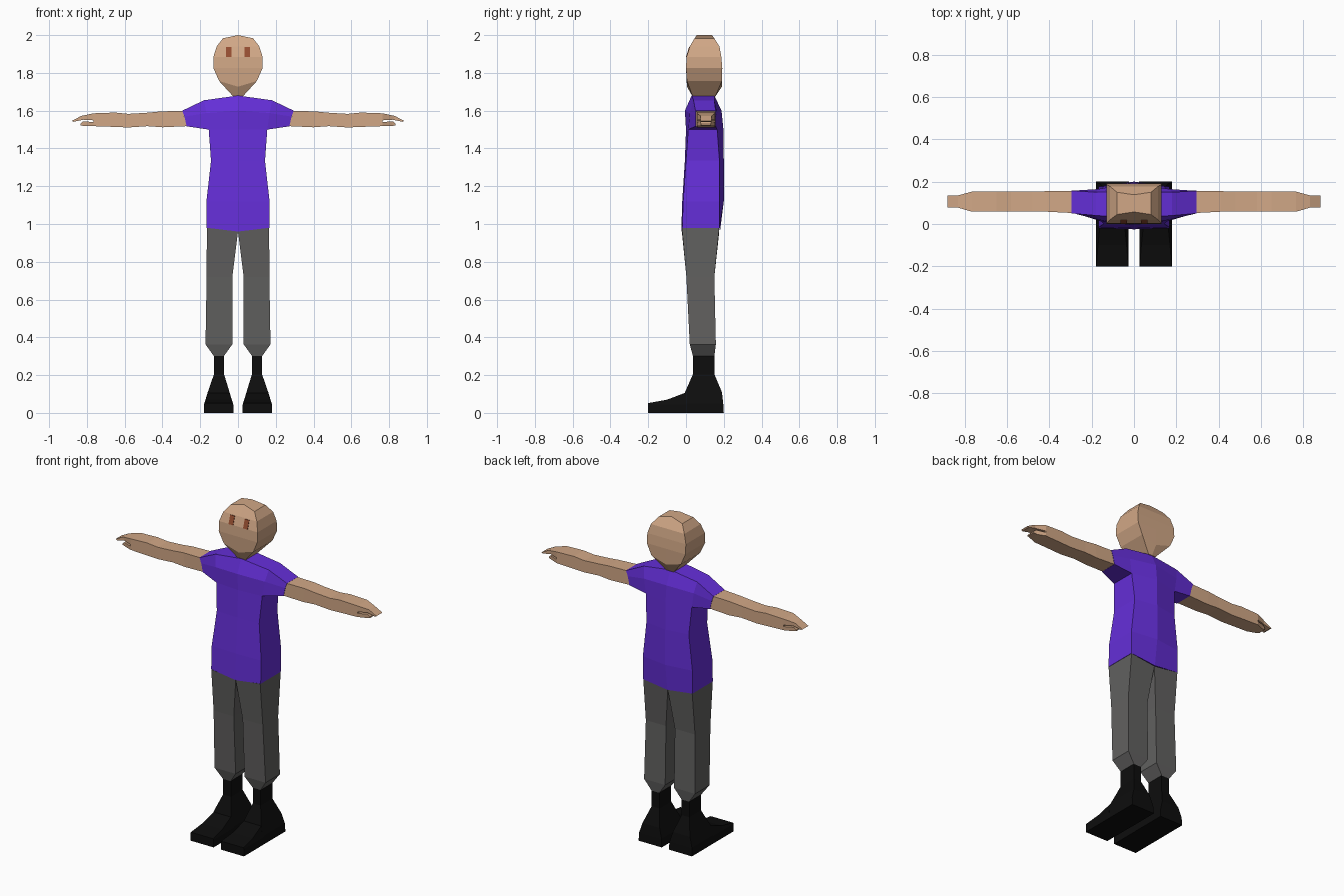
import bpy, bmesh


def material(name, rgb):
    m = bpy.data.materials.new(name)
    m.diffuse_color = (*rgb, 1)
    return m


SKIN = material("skin", (0.64, 0.39, 0.24))
PURPLE = material("purple_cloth", (0.13, 0.028, 0.69))
GREY = material("grey_cloth", (0.12, 0.118, 0.116))
BLACK = material("black_leather", (0.004, 0.004, 0.004))
BROWN = material("eye_brown", (0.30, 0.075, 0.03))


def loft(name, rings, mat):
    """Join equal-length rings of points into a closed flat-shaded solid."""
    bm = bmesh.new()
    loops = [[bm.verts.new(p) for p in ring] for ring in rings]
    n = len(loops[0])
    for a, b in zip(loops, loops[1:]):
        for i in range(n):
            j = (i + 1) % n
            bm.faces.new((a[i], a[j], b[j], b[i]))
    bm.faces.new(loops[0])
    bm.faces.new(loops[-1])
    bmesh.ops.recalc_face_normals(bm, faces=bm.faces)
    mesh = bpy.data.meshes.new(name)
    bm.to_mesh(mesh)
    bm.free()
    mesh.materials.append(mat)
    obj = bpy.data.objects.new(name, mesh)
    bpy.context.collection.objects.link(obj)
    return obj


def body_ring(w, z, yf, yb, cz=0, cf=0, cb=0):
    """Six-point level ring; the centre line is shifted by cz, cf and cb."""
    return [(-w, yf, z), (0, yf + cf, z + cz), (w, yf, z),
            (w, yb, z), (0, yb + cb, z + cz), (-w, yb, z)]


def leg_ring(s, x0, x1, z0, z1, yf, yb):
    """Four-point ring for a limb running down."""
    return [(s * x0, yf, z0), (s * x1, yf, z1), (s * x1, yb, z1), (s * x0, yb, z0)]


def arm_ring(s, xt, zt, xb, zb, yf, yb):
    """Four-point ring for a limb running sideways."""
    return [(s * xt, yf, zt), (s * xt, yb, zt), (s * xb, yb, zb), (s * xb, yf, zb)]


# Head: round from the front, a chamfered slab from the side
loft("head", [body_ring(*r) for r in [
    (0.025, 1.675, 0.035, 0.155),
    (0.10, 1.757, 0.005, 0.19, -0.03),
    (0.13, 1.825, 0.0, 0.192),
    (0.13, 1.885, 0.003, 0.187),
    (0.113, 1.94, 0.02, 0.177),
    (0.08, 1.983, 0.045, 0.15, 0.017, 0.012, -0.012),
]], SKIN)

# Shirt body, with a fold down the middle of front and back
loft("shirt_body", [body_ring(*r) for r in [
    (0.167, 0.98, -0.02, 0.177, -0.02, -0.005, 0.003),
    (0.167, 1.12, -0.015, 0.177, 0, -0.005, 0.023),
    (0.143, 1.335, 0.0, 0.177, 0, -0.006, 0.023),
    (0.155, 1.50, 0.012, 0.165, 0, -0.012, 0.033),
]], PURPLE)


def shoulder_ring(x_top, z_top, x_bot, z_bot, top_y, mid_y, bot_y):
    xm, zm = (x_top + x_bot) / 2, (z_top + z_bot) / 2 + 0.01
    return [(x_top, top_y[0], z_top), (x_top, top_y[1], z_top), (xm, mid_y[1], zm),
            (x_bot, bot_y[1], z_bot), (x_bot, bot_y[0], z_bot), (xm, mid_y[0], zm)]


# Shoulders and short sleeves, lofted across the body
side = [(0.295, 1.60, 0.272, 1.517, (0.05, 0.157), (0.05, 0.157), (0.05, 0.157)),
        (0.18, 1.655, 0.155, 1.50, (0.04, 0.15), (0.02, 0.165), (0.012, 0.165))]
centre = (0, 1.68, 0, 1.50, (0.03, 0.15), (-0.006, 0.188), (0.0, 0.198))
rings = [shoulder_ring(-r[0], r[1], -r[2], *r[3:]) for r in side]
rings.append(shoulder_ring(*centre))
rings += [shoulder_ring(*r) for r in reversed(side)]
loft("shirt_shoulders", rings, PURPLE)

for s, tag in ((-1, "left"), (1, "right")):
    # Arm down to the palm
    loft(tag + "_arm", [arm_ring(s, *r) for r in [
        (0.293, 1.599, 0.27, 1.518, 0.052, 0.155),
        (0.41, 1.596, 0.40, 1.512, 0.058, 0.155),
        (0.48, 1.589, 0.48, 1.518, 0.058, 0.153),
        (0.58, 1.583, 0.58, 1.511, 0.058, 0.153),
        (0.65, 1.59, 0.65, 1.514, 0.058, 0.153),
        (0.765, 1.586, 0.765, 1.518, 0.058, 0.153),
    ]], SKIN)
    # Fingers and the separate lower finger
    loft(tag + "_fingers", [arm_ring(s, *r) for r in [
        (0.765, 1.586, 0.765, 1.549, 0.058, 0.153),
        (0.83, 1.572, 0.82, 1.552, 0.077, 0.135),
        (0.88, 1.546, 0.87, 1.541, 0.077, 0.135),
    ]], SKIN)
    loft(tag + "_lower_finger", [arm_ring(s, *r) for r in [
        (0.765, 1.54, 0.765, 1.518, 0.058, 0.153),
        (0.82, 1.543, 0.81, 1.518, 0.075, 0.135),
        (0.835, 1.53, 0.835, 1.522, 0.08, 0.13),
    ]], SKIN)
    # Trouser leg, gathered at the cuff
    loft(tag + "_trouser_leg", [leg_ring(s, *r) for r in [
        (0.0, 0.165, 0.96, 0.98, -0.022, 0.176),
        (0.03, 0.166, 0.72, 0.72, 0.002, 0.15),
        (0.03, 0.172, 0.363, 0.363, 0.02, 0.158),
        (0.075, 0.127, 0.30, 0.30, 0.037, 0.15),
    ]], GREY)
    # Boot shaft flaring into the heel
    loft(tag + "_boot_shaft", [leg_ring(s, *r) for r in [
        (0.074, 0.127, 0.31, 0.31, 0.037, 0.15),
        (0.074, 0.127, 0.205, 0.205, 0.037, 0.15),
        (0.045, 0.16, 0.11, 0.11, -0.005, 0.19),
        (0.027, 0.178, 0.05, 0.05, -0.02, 0.197),
        (0.024, 0.18, 0.0, 0.0, -0.02, 0.20),
    ]], BLACK)
    # Boot toe, lofted forward from the shaft
    loft(tag + "_boot_toe", [
        [(s * a, y, 0), (s * b, y, 0), (s * b, y, 0.045), (s * d, y, z),
         (s * c, y, z), (s * a, y, 0.045)]
        for a, b, c, d, y, z in [
            (0.025, 0.18, 0.045, 0.16, 0.0, 0.108),
            (0.025, 0.18, 0.035, 0.17, -0.10, 0.07),
            (0.025, 0.18, 0.027, 0.178, -0.20, 0.052)]], BLACK)
    # Eye plate following the slope of the face
    loft(tag + "_eye", [
        [(s * x0, y + d, z) for x0, z, y in
         ((0.034, 1.885, 0.0), (0.064, 1.885, 0.0), (0.064, 1.936, 0.016), (0.034, 1.936, 0.016))]
        for d in (0.005, 0.0)], BROWN)
